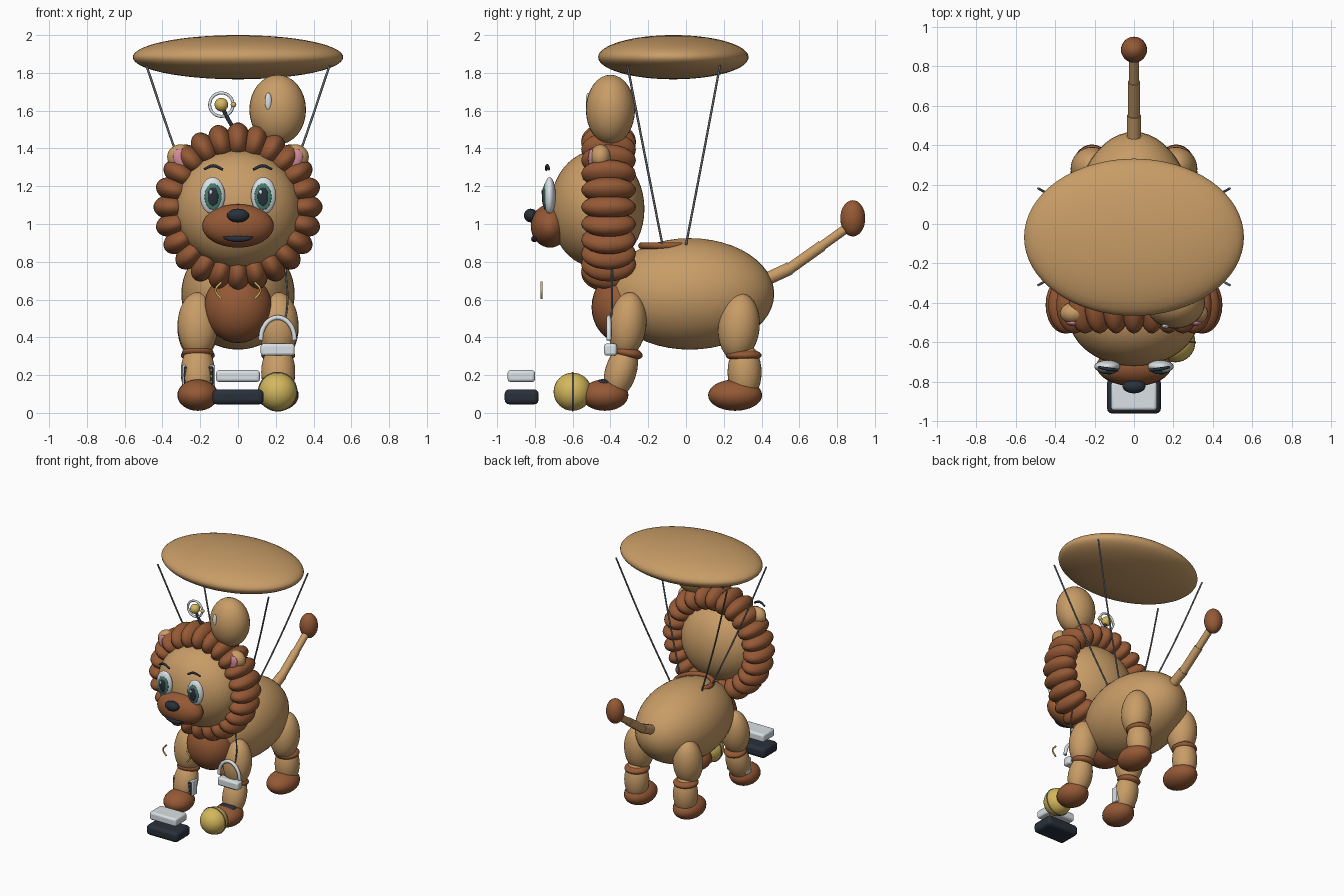
import bpy, math
from math import sin, cos, pi

if "Cube" in bpy.data.objects:
    bpy.data.objects.remove(bpy.data.objects["Cube"], do_unlink=True)


def material(name, r, g, b):
    m = bpy.data.materials.new(name)
    m.use_nodes = True
    m.diffuse_color = (r, g, b, 1)
    m.node_tree.nodes["Principled BSDF"].inputs["Base Color"].default_value = (r, g, b, 1)
    return m


TAN = material("tan fur", 0.58, 0.335, 0.135)
BROWN = material("brown fur", 0.30, 0.10, 0.036)
DARK = material("charcoal", 0.022, 0.03, 0.042)
WHITE = material("off white", 0.7, 0.75, 0.78)
YELLOW = material("yellow", 0.66, 0.48, 0.11)
GREEN = material("iris green", 0.06, 0.2, 0.15)
PINK = material("ear pink", 0.66, 0.26, 0.33)
STEEL = material("grey cord", 0.16, 0.18, 0.2)


def finish(name, mat):
    ob = bpy.context.object
    ob.name = name
    ob.data.materials.clear()
    ob.data.materials.append(mat)
    bpy.ops.object.shade_smooth_by_angle(angle=math.radians(40))
    return ob


def ball(name, loc, size, mat, rot=(0, 0, 0), seg=32):
    bpy.ops.mesh.primitive_uv_sphere_add(segments=seg, ring_count=seg // 2, location=loc, rotation=rot)
    bpy.context.object.scale = size
    return finish(name, mat)


def box(name, loc, size, mat, bevel=0.015):
    bpy.ops.mesh.primitive_cube_add(size=1, location=loc)
    ob = bpy.context.object
    ob.scale = size
    bpy.ops.object.transform_apply(location=False, rotation=False, scale=True)
    mod = ob.modifiers.new("rounding", "BEVEL")
    mod.width = bevel
    mod.segments = 3
    return finish(name, mat)


def ring(name, loc, major, minor, mat, rot=(0, 0, 0)):
    bpy.ops.mesh.primitive_torus_add(location=loc, rotation=rot, major_radius=major,
                                     minor_radius=minor, major_segments=40, minor_segments=10)
    return finish(name, mat)


def tube(name, points, radius, mat, taper=None):
    # Round cord through a few points, with an optional radius factor at each
    curve = bpy.data.curves.new(name, "CURVE")
    curve.dimensions = "3D"
    curve.bevel_depth = radius
    curve.bevel_resolution = 3
    curve.use_fill_caps = True
    curve.resolution_u = 8
    sp = curve.splines.new("BEZIER")
    sp.bezier_points.add(len(points) - 1)
    for i, (bp, p) in enumerate(zip(sp.bezier_points, points)):
        bp.co = p
        bp.handle_left_type = bp.handle_right_type = "AUTO"
        bp.radius = taper[i] if taper else 1
    ob = bpy.data.objects.new(name, curve)
    bpy.context.collection.objects.link(ob)
    bpy.ops.object.select_all(action="DESELECT")
    ob.select_set(True)
    bpy.context.view_layer.objects.active = ob
    bpy.ops.object.convert(target="MESH")
    return finish(name, mat)


# Body, chest and head
ball("body", (0, 0.02, 0.63), (0.3, 0.447, 0.295), TAN, seg=48)
ball("chest", (0, -0.335, 0.56), (0.18, 0.165, 0.19), BROWN)
ball("head", (0, -0.47, 1.08), (0.33, 0.25, 0.31), TAN, seg=48)

# Mane of overlapping tufts
TUFTS = 24
for i in range(TUFTS):
    a = 2 * pi * i / TUFTS
    ball("mane_tuft", (0.35 * sin(a), -0.41, 1.09 + 0.35 * cos(a)),
         (0.066, 0.145, 0.098), BROWN, (0, a, 0), 24)

# Muzzle, nose and mouth
ball("muzzle", (0, -0.72, 0.99), (0.19, 0.102, 0.115), BROWN)
ball("nose", (0, -0.822, 1.045), (0.058, 0.036, 0.036), DARK)
tube("mouth", [(-0.1, -0.782, 0.94), (-0.05, -0.797, 0.925), (0, -0.802, 0.921),
               (0.05, -0.797, 0.925), (0.1, -0.782, 0.94)], 0.018, DARK, [0.1, 0.75, 1, 0.75, 0.1])

for side, s in (("left", 1), ("right", -1)):
    # Eyes and brows
    ball(side + "_eye_white", (s * 0.135, -0.722, 1.15), (0.066, 0.032, 0.098), WHITE)
    ball(side + "_iris", (s * 0.132, -0.746, 1.145), (0.045, 0.012, 0.07), GREEN)
    ball(side + "_pupil", (s * 0.132, -0.753, 1.145), (0.029, 0.01, 0.05), DARK)
    ball(side + "_eye_glint", (s * 0.132 - 0.012, -0.762, 1.17), (0.009, 0.004, 0.012), WHITE, seg=12)
    tube(side + "_brow", [(s * 0.08, -0.74, 1.288), (s * 0.13, -0.735, 1.308), (s * 0.18, -0.725, 1.29)],
         0.009, DARK, [0.8, 1, 0.7])
    # Ears
    ball(side + "_ear", (s * 0.305, -0.452, 1.355), (0.07, 0.055, 0.066), TAN)
    ball(side + "_inner_ear", (s * 0.298, -0.5, 1.345), (0.042, 0.018, 0.055), PINK, (0, s * 0.5, 0))
    # Whisker-like arcs below the face
    tube(side + "_floating_arc", [(s * 0.088, -0.765, 0.692), (s * 0.118, -0.765, 0.65),
                                  (s * 0.09, -0.765, 0.605)], 0.006, YELLOW)
    # Front leg
    x = s * 0.213
    ball(side + "_front_upper_leg", (x, -0.31, 0.465), (0.107, 0.1, 0.175), TAN, (-0.12, 0, 0))
    ball(side + "_front_leg_band", (x, -0.312, 0.318), (0.084, 0.084, 0.035), BROWN, (-0.2, 0, 0))
    ball(side + "_front_lower_leg", (x, -0.345, 0.22), (0.09, 0.083, 0.15), TAN, (-0.3, 0, 0))
    ball(side + "_front_paw", (x, -0.43, 0.094), (0.107, 0.125, 0.083), BROWN)
    # Back leg
    ball(side + "_back_thigh", (x, 0.28, 0.455), (0.108, 0.11, 0.178), TAN, (-0.1, 0, 0))
    ball(side + "_back_leg_band", (x, 0.305, 0.305), (0.09, 0.095, 0.035), BROWN)
    ball(side + "_back_lower_leg", (x, 0.31, 0.215), (0.09, 0.09, 0.155), TAN)
    ball(side + "_back_paw", (x, 0.26, 0.094), (0.108, 0.143, 0.083), BROWN)
    # Canopy cords
    for end, top, low in (("front", -0.31, -0.125), ("back", 0.18, 0.0)):
        mid = top * 0.4 + low * 0.6 + (0.02 if end == "back" else -0.02)
        tube(side + "_" + end + "_cord", [(s * 0.485, top, 1.84), (s * 0.325, mid, 1.37),
                                          (s * 0.14, low, 0.89)], 0.006, STEEL)

# Tail in tapering segments
tube("tail_base", [(0, 0.42, 0.705), (0, 0.55, 0.765)], 0.036, TAN)
tube("tail_middle", [(0, 0.53, 0.75), (0, 0.72, 0.885)], 0.031, TAN)
tube("tail_end", [(0, 0.7, 0.87), (0, 0.86, 0.985)], 0.026, TAN)
ball("tail_tuft", (0, 0.883, 1.03), (0.066, 0.066, 0.096), BROWN)

# Canopy and the harness ring it hangs on
ball("canopy", (0, -0.067, 1.883), (0.557, 0.398, 0.117), TAN, seg=64)
harness = ring("harness_ring", (0, -0.1, 0.885), 0.135, 0.018, BROWN)

# Balloon with highlight and string
ball("balloon", (0.21, -0.4, 1.605), (0.15, 0.13, 0.185), TAN)
ball("balloon_highlight", (0.16, -0.518, 1.65), (0.018, 0.012, 0.045), WHITE)
tube("balloon_string", [(0.21, -0.4, 1.43), (0.23, -0.4, 1.1), (0.255, -0.392, 0.72),
                        (0.262, -0.392, 0.58), (0.23, -0.4, 0.4)], 0.005, STEEL)

# Antenna with ringed bead
tube("antenna_stem", [(-0.02, -0.41, 1.5), (-0.055, -0.41, 1.56), (-0.085, -0.41, 1.62)], 0.011, DARK)
ball("antenna_bead", (-0.088, -0.41, 1.632), (0.036, 0.036, 0.036), YELLOW)
ring("antenna_ring", (-0.088, -0.41, 1.632), 0.062, 0.008, WHITE, (pi / 2, 0, 0))
ball("antenna_small_bead", (-0.024, -0.41, 1.632), (0.015, 0.015, 0.015), YELLOW, seg=16)

# Cuff with arched handle on the left front leg
box("cuff_block", (0.21, -0.4, 0.335), (0.18, 0.068, 0.064), WHITE)
tube("cuff_handle", [(0.21 + 0.09 * cos(a), -0.408, 0.385 + 0.12 * sin(a))
                     for a in (pi * k / 8 for k in range(9))], 0.013, WHITE)
ball("paw_strap", (0.215, -0.43, 0.16), (0.065, 0.05, 0.02), DARK)

# Framed plate around the right front leg
box("leg_plate", (-0.208, -0.375, 0.195), (0.155, 0.06, 0.1), DARK, 0.006)
box("leg_plate_frame", (-0.208, -0.365, 0.195), (0.175, 0.06, 0.118), WHITE, 0.006)
for dx in (-0.066, 0.066):
    for dz in (-0.03, 0, 0.03):
        ball("plate_stud", (-0.208 + dx, -0.405, 0.195 + dz), (0.006, 0.004, 0.006), YELLOW, seg=8)

# Toy ball with seam
ball("toy_ball", (0.21, -0.6, 0.112), (0.101, 0.101, 0.101), YELLOW)
ring("toy_ball_seam", (0.21, -0.6, 0.112), 0.101, 0.004, STEEL, (pi / 2, 0, 0))

# Stacked blocks in front
box("white_block", (0, -0.872, 0.195), (0.232, 0.145, 0.062), WHITE)
box("dark_block", (0, -0.87, 0.085), (0.272, 0.18, 0.08), DARK, 0.025)
